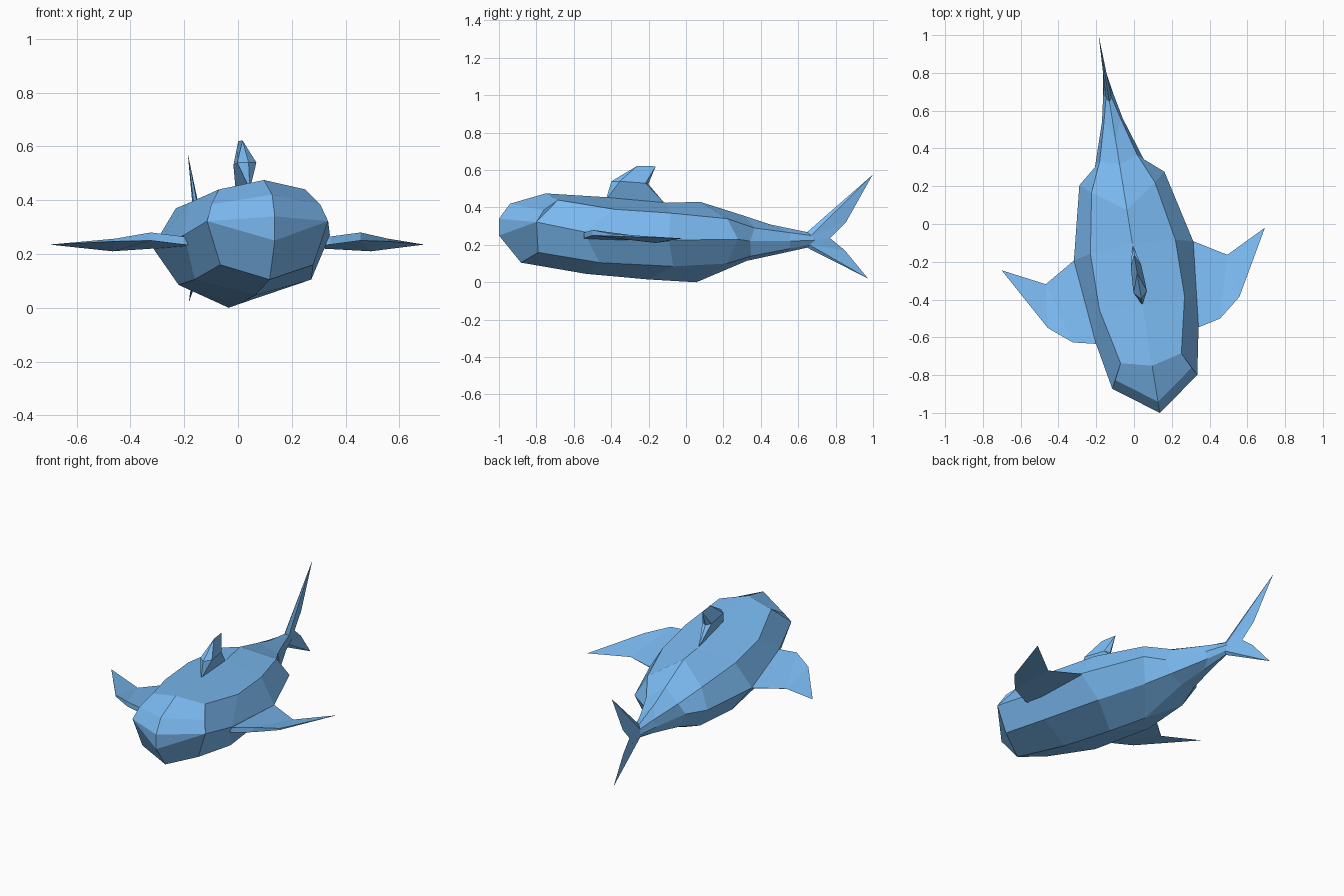
import bpy, bmesh, math
from mathutils import Matrix, Vector

if "Cube" in bpy.data.objects:
    bpy.data.objects.remove(bpy.data.objects["Cube"])

# Everything is modelled symmetric about x = 0, then yawed into place
YAW = Matrix.Rotation(math.radians(9.2), 4, 'Z') @ Matrix.Translation((-0.025, 0, 0))

blue = bpy.data.materials.new("blue_skin")
blue.diffuse_color = (0.2, 0.5, 0.9, 1)
blue.use_nodes = True
blue.node_tree.nodes["Principled BSDF"].inputs["Base Color"].default_value = blue.diffuse_color


def mirrored_part(name, faces):
    """Flat-shaded mesh from half-side faces (lists of points) plus their mirror."""
    bm = bmesh.new()
    for side in (1, -1):
        for face in faces:
            bm.faces.new([bm.verts.new((side * p[0], p[1], p[2])) for p in face])
    bmesh.ops.remove_doubles(bm, verts=bm.verts, dist=0.0005)
    bmesh.ops.recalc_face_normals(bm, faces=bm.faces)
    bm.transform(YAW)
    mesh = bpy.data.meshes.new(name)
    bm.to_mesh(mesh)
    bm.free()
    mesh.materials.append(blue)
    obj = bpy.data.objects.new(name, mesh)
    bpy.context.collection.objects.link(obj)
    return obj


def mid(pairs):
    return [(0, y, z) for y, z in pairs]


# Lengthwise edge lines of the body, head to tail
back = mid([(-.756, .475), (-.43, .455), (-.1, .425), (.08, .43),
            (.32, .355), (.456, .31), (.66, .268)])
shoulder = [(.163, -.716, .44), (.228, -.42, .39), (.228, -.118, .37),
            (.17, .2, .34), (.10, .36, .29), (.045, .56, .265), (.015, .68, .25)]
flank = [(.228, -.843, .322), (.275, -.594, .27), (.32, -.14, .225),
         (.228, .248, .23), (.131, .33, .22), (.056, .56, .22), (.027, .70, .225)]
lower = [(.175, -.825, .16), (.22, -.5, .105), (.215, -.1, .085),
         (.16, .2, .10), (.10, .34, .14), (.04, .56, .18), (.015, .67, .20)]
belly = mid([(-.89, .105), (-.537, .045), (-.2, .015), (.06, 0),
             (.335, .115), (.5, .15), (.66, .185)])
lines = [back, shoulder, flank, lower, belly]

body = []
for a, b in zip(lines, lines[1:]):
    for i in range(len(a) - 1):
        body.append([a[i], a[i + 1], b[i + 1], b[i]])

# Blunt nose
T, C, W, L, B = [line[0] for line in lines]
brow, nose, chin = mid([(-.949, .42), (-1.009, .34), (-1.009, .25)])
cheek = (.205, -.80, .385)
body += [[T, C, cheek, brow], [brow, cheek, W, nose], [C, W, cheek],
         [nose, W, chin], [chin, W, L, B]]

# Tail fin growing out of the last ring
T, C, W, L, B = [line[-1] for line in lines]
tip, trail, notch, low_trail, low_tip = mid(
    [(1.015, .575), (.87, .32), (.785, .235), (.865, .17), (.99, .02)])
body += [[T, tip, C], [tip, trail, C], [C, trail, notch, W],
         [W, notch, low_trail, L], [L, low_trail, low_tip], [L, low_tip, B]]
mirrored_part("body", body)

# Dorsal fin
foot, lead, crown, peak, rear, heel = mid(
    [(-.43, .44), (-.40, .54), (-.26, .622), (-.16, .62), (-.20, .525), (-.11, .42)])
bulge, bulge_rear = (.036, -.36, .54), (.028, -.22, .53)
mirrored_part("dorsal_fin", [
    [foot, lead, bulge], [lead, crown, bulge], [bulge, crown, peak, bulge_rear],
    [peak, rear, bulge_rear], [foot, bulge, bulge_rear, heel], [bulge_rear, rear, heel]])

# Pectoral fins: outline x, y, z and local thickness
outline = [(.16, -.57, .255, .03), (.277, -.594, .265, .03), (.395, -.567, .28, .03),
           (.514, -.47, .257, .01), (.706, -.13, .235, 0), (.487, -.24, .21, 0),
           (.32, -.14, .225, .005), (.16, -.16, .225, .02)]
top = [p[:3] for p in outline]
under = [(x, y, z - t) for x, y, z, t in outline]
fin = [[top[7], top[0], top[1], top[6]], [top[6], top[1], top[2], top[5]],
       [top[5], top[2], top[3]], [top[5], top[3], top[4]]]
fin += [[under[top.index(p)] for p in face] for face in fin]
for i in range(len(top)):
    j = (i + 1) % len(top)
    rim = [top[i], top[j], under[j], under[i]]
    rim = list(dict.fromkeys(rim))
    if len(rim) > 2:
        fin.append(rim)
mirrored_part("pectoral_fins", fin)
